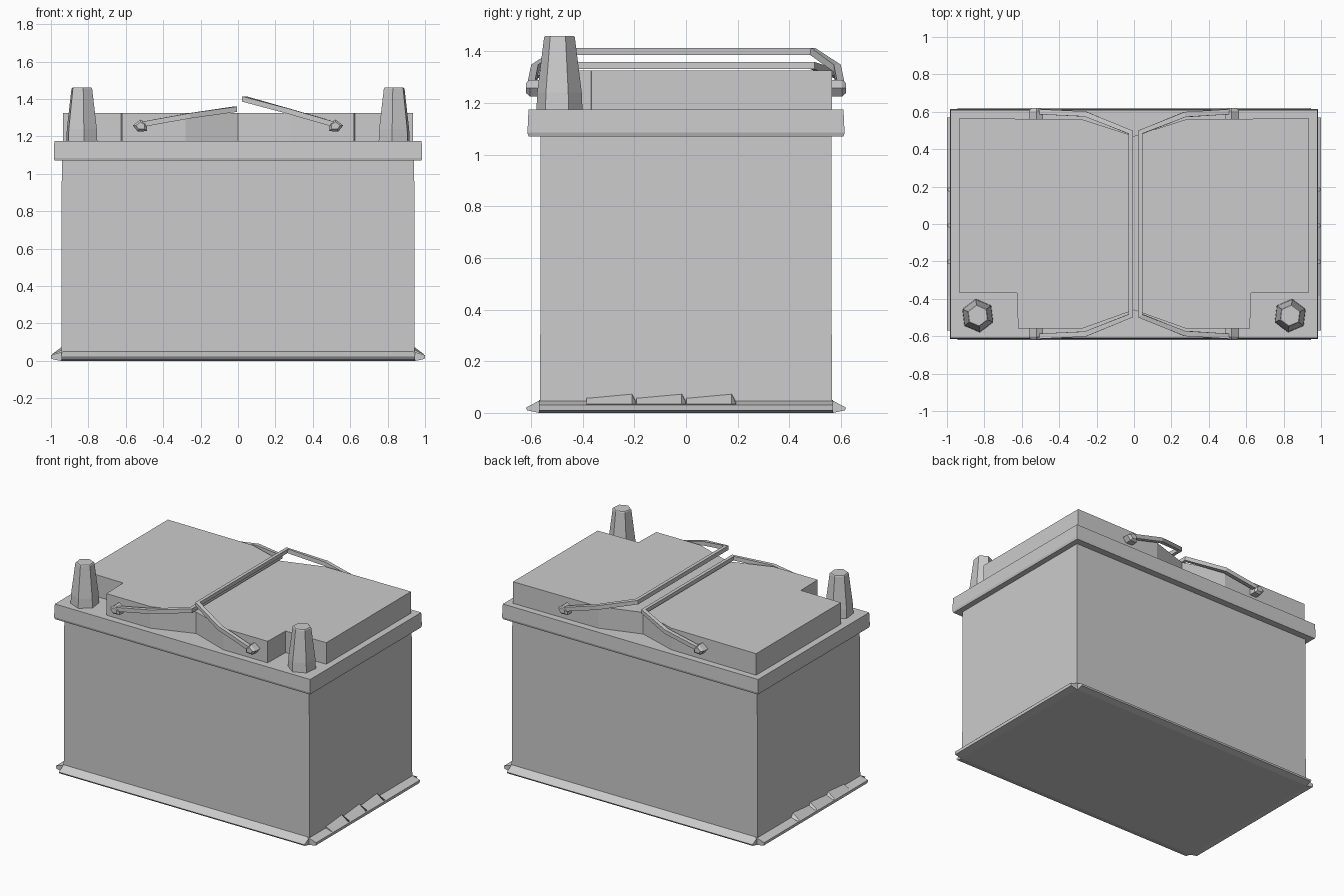
import bpy, bmesh, math
from mathutils import Vector

if "Cube" in bpy.data.objects:
    bpy.data.objects.remove(bpy.data.objects["Cube"])


def make(name, rings):
    """Loft equal-sized closed rings of points and cap both ends."""
    bm = bmesh.new()
    vs = [[bm.verts.new(p) for p in ring] for ring in rings]
    n = len(rings[0])
    for a, b in zip(vs, vs[1:]):
        for i in range(n):
            bm.faces.new((a[i], a[(i + 1) % n], b[(i + 1) % n], b[i]))
    bm.faces.new(vs[0][::-1])
    bm.faces.new(vs[-1])
    bmesh.ops.recalc_face_normals(bm, faces=bm.faces)
    me = bpy.data.meshes.new(name)
    bm.to_mesh(me)
    bm.free()
    ob = bpy.data.objects.new(name, me)
    bpy.context.collection.objects.link(ob)
    return ob


def rect(x, y, z):
    return [(-x, -y, z), (x, -y, z), (x, y, z), (-x, y, z)]


def sweep(name, path, r):
    """Sweep a square section along a path with mitred corners."""
    pts = [Vector(p) for p in path]
    rings = []
    for i, p in enumerate(pts):
        d0 = (p - pts[i - 1]).normalized() if i else None
        d1 = (pts[i + 1] - p).normalized() if i < len(pts) - 1 else None
        t = ((d0 or d1) + (d1 or d0)).normalized()
        side = t.cross(Vector((0, 0, 1))).normalized()
        up = side.cross(t)
        rings.append([p + r * (side * a + up * b)
                      for a, b in ((-1, -1), (1, -1), (1, 1), (-1, 1))])
    return make(name, rings)


# Case and overhanging rim
make("case", [rect(0.945, 0.565, 0), rect(0.942, 0.563, 1.08)])
make("rim", [rect(0.98, 0.61, 1.07), rect(0.985, 0.614, 1.085), rect(0.982, 0.61, 1.175)])

# Lid with terminal notches and handle recesses
half = [(0, -0.46), (0.28, -0.56), (0.62, -0.56), (0.625, -0.37), (0.935, -0.365),
        (0.935, 0.565), (0.28, 0.56), (0, 0.47)]
outline = half + [(-x, y) for x, y in half[-2:0:-1]]
make("lid", [[(x, y, z) for x, y in outline] for z in (1.17, 1.325)])

# Foot flanges: long sides, then short sides with saw-like ribs
long_prof = [(0.555, 0.055), (0.62, 0.02), (0.615, 0.01), (0.57, 0.0), (0.555, 0.0)]
short_prof = [(0.935, 0.05), (1.0, 0.03), (0.998, 0.01), (0.95, 0.0), (0.935, 0.0)]
for s, tag in ((-1, "a"), (1, "b")):
    make("long_foot_" + tag, [[(x, s * y, z) for y, z in long_prof] for x in (-0.945, 0.945)])
    make("short_foot_" + tag, [[(s * x, y, z) for x, z in short_prof] for y in (-0.57, 0.57)])
    for k in range(3):
        y0 = -0.385 + 0.193 * k
        rings = []
        for y, top in ((y0, 0.06), (y0 + 0.175, 0.076), (y0 + 0.192, 0.045)):
            rings.append([(s * 0.94, y, top), (s * 0.995, y, 0.035), (s * 0.94, y, 0.02)])
        make("foot_rib_%s%d" % (tag, k), rings)

# Tapered terminal posts
for s, tag in ((-1, "left"), (1, "right")):
    rings = []
    for r, z in ((0.09, 1.17), (0.087, 1.24), (0.06, 1.455), (0.055, 1.46)):
        rings.append([(s * (0.835 + r * math.cos(math.tau * i / 6 + 0.4)),
                       -0.49 + r * math.sin(math.tau * i / 6 + 0.4), z) for i in range(6)])
    make("terminal_" + tag, rings)

# Carrying handles and pivot lugs
arms = {"left": [(-0.51, -0.6, 1.265), (-0.26, -0.588, 1.31), (-0.017, -0.49, 1.345)],
        "right": [(0.51, -0.6, 1.265), (0.27, -0.585, 1.335), (0.033, -0.49, 1.4)]}
lug = [(-0.04, 0.0), (-0.015, -0.032), (0.035, -0.03), (0.035, 0.01), (0.0, 0.032)]
for tag, arm in arms.items():
    back = [(x, -y, z) for x, y, z in reversed(arm)]
    sweep("handle_" + tag, arm + back, 0.014)
    s = -1 if tag == "left" else 1
    for e, end in ((-1, "front"), (1, "back")):
        make("lug_%s_%s" % (tag, end),
             [[(s * (0.522 - u * k), e * y, 1.258 + v * k) for u, v in lug]
              for y, k in ((0.55, 1.0), (0.605, 1.0), (0.62, 0.6))])
